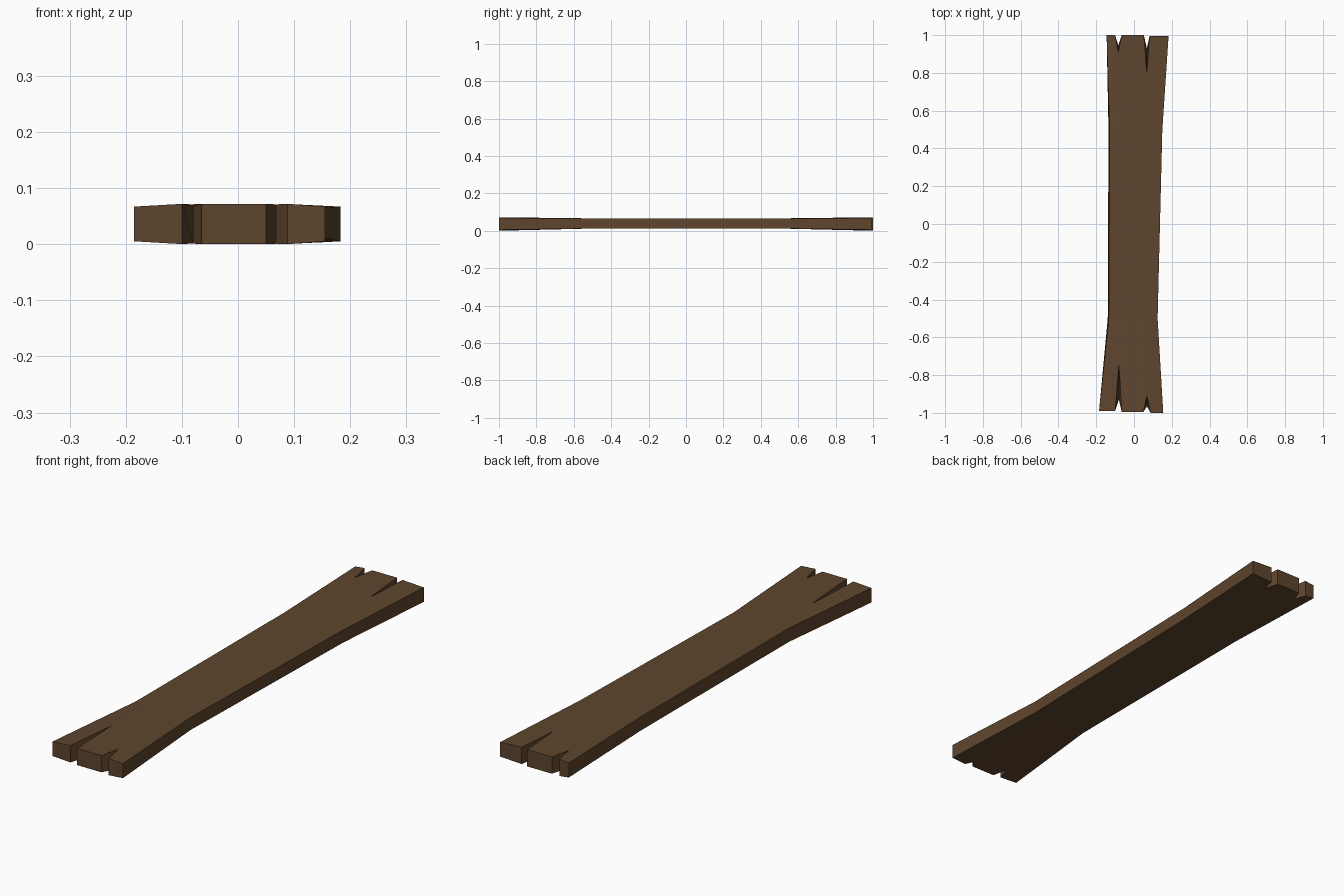
import bpy
import bmesh

cube = bpy.data.objects.get("Cube")
if cube:
    bpy.data.objects.remove(cube, do_unlink=True)

wood = bpy.data.materials.new("brown_wood")
wood.use_nodes = True
colour = (0.112, 0.060, 0.026, 1)
wood.diffuse_color = colour
wood.node_tree.nodes["Principled BSDF"].inputs["Base Color"].default_value = colour

# Each end: edge outline from left to right, with two split tips (top y, bottom y)
ENDS = {
    -1: dict(x=[-0.185, -0.10, -0.08, -0.065, 0.05, 0.068, 0.088, 0.155],
             y=[-0.99, -0.99, None, -0.995, -0.995, None, -1.0, -1.0],
             tips=[(-0.74, -0.93), (-0.91, -0.965)],
             waist=[-0.133, -0.08, 0.068, 0.125]),
    1: dict(x=[-0.145, -0.10, -0.083, -0.065, 0.052, 0.068, 0.082, 0.183],
            y=[1.0, 1.0, None, 1.0, 1.0, None, 0.995, 0.995],
            tips=[(0.91, 0.945), (0.80, 0.93)],
            waist=[-0.129, -0.08, 0.068, 0.15]),
}
WAIST_Y = 0.5


def height(y, top, edge):
    """The board is thicker at its ends, with softened outer corners."""
    t = max(0, (abs(y) - WAIST_Y) / (1 - WAIST_Y))
    drop = 0.005 * t if edge else 0
    return 0.066 + 0.006 * t - drop if top else 0.012 * (1 - t) + drop


bm = bmesh.new()


def build_skin(top):
    """One broad side of the board: three tongues per end and a middle strip."""
    faces, order, waists = [], [], {}
    layer = 0 if top else 1
    for side, end in ENDS.items():
        tips = iter(end["tips"])
        rim = []
        for i, (x, y) in enumerate(zip(end["x"], end["y"])):
            y = next(tips)[layer] if y is None else y
            rim.append(bm.verts.new((x, y, height(y, top, i in (0, 7)))))
        waist = []
        for i, x in enumerate(end["waist"]):
            lean = -0.006 if i == 0 and not top else 0
            y = side * WAIST_Y
            waist.append(bm.verts.new((x + lean, y, height(y, top, False))))
        waists[side] = waist
        a, b, c, d = waist
        tongues = [rim[0:3] + [b, a], rim[2:6] + [c, b], rim[5:8] + [d, c]]
        faces += [t if side < 0 else t[::-1] for t in tongues]
        order += rim + waist
    front, back = waists[-1], waists[1]
    for i in range(3):
        faces.append([front[i], front[i + 1], back[i + 1], back[i]])
    for f in faces:
        bm.faces.new(f if top else f[::-1])
    return order


upper = build_skin(True)
lower = build_skin(False)

# Side walls between the matching borders of both skins
below = dict(zip(upper, lower))
for edge in [e for e in bm.edges if e.is_boundary and e.verts[0] in below]:
    a, b = edge.verts
    bm.faces.new((a, b, below[b], below[a]))

bmesh.ops.recalc_face_normals(bm, faces=bm.faces)
mesh = bpy.data.meshes.new("split_plank")
bm.to_mesh(mesh)
bm.free()
mesh.materials.append(wood)
plank = bpy.data.objects.new("split_plank", mesh)
bpy.context.collection.objects.link(plank)
